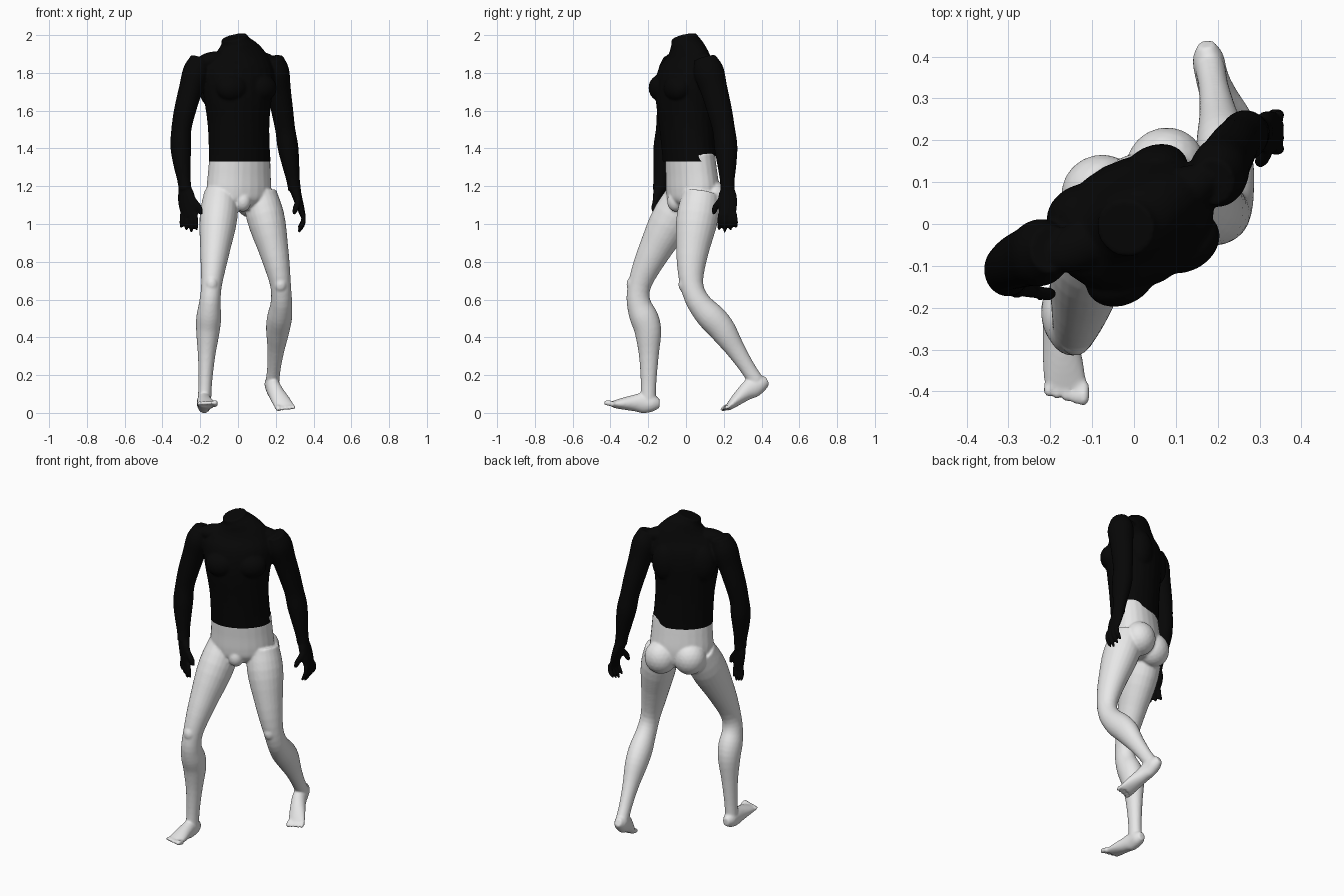
import bpy, bmesh, math
from mathutils import Vector, Matrix

cube = bpy.data.objects.get("Cube")
if cube:
    bpy.data.objects.remove(cube, do_unlink=True)

RIGHT, LEFT = -1, 1
X, Y, Z = Vector((1, 0, 0)), Vector((0, 1, 0)), Vector((0, 0, 1))
TWIST = Matrix.Rotation(math.radians(28), 3, 'Z')
SIDES, STEPS = 24, 30


def material(name, value):
    mat = bpy.data.materials.new(name)
    mat.use_nodes = True
    colour = (value, value, value, 1)
    mat.diffuse_color = colour
    mat.node_tree.nodes["Principled BSDF"].inputs["Base Color"].default_value = colour
    return mat


def sample(values, t):
    """Smooth curve through evenly spaced values, numbers or vectors, t from 0 to 1."""
    last = len(values) - 1
    place = t * last
    i = min(int(place), last - 1)
    f = place - i
    a, b, c, d = (values[max(0, min(last, i + k))] for k in (-1, 0, 1, 2))
    return (2 * b + (c - a) * f + (2 * a - 5 * b + 4 * c - d) * f ** 2
            + (3 * b - a - 3 * c + d) * f ** 3) / 2


def sweep(bm, joints, widths, depths, side=X):
    """Closed organic tube along joints; depths are relative to the widths."""
    joints = [Vector(joint) for joint in joints]
    loops, faces = [], []
    for step in range(STEPS + 1):
        t = step / STEPS
        before = sample(joints, max(t - .05, 0))
        after = sample(joints, min(t + .05, 1))
        along = (after - before).normalized()
        u = (side - along * side.dot(along)).normalized()
        v = along.cross(u)
        width = sample(widths, t)
        depth = width * sample(depths, t)
        centre = sample(joints, t)
        ring = []
        for k in range(SIDES):
            angle = math.tau * k / SIDES
            offset = u * width * math.cos(angle) + v * depth * math.sin(angle)
            ring.append(bm.verts.new(centre + offset))
        loops.append(ring)
    for low_ring, high_ring in zip(loops, loops[1:]):
        for k in range(SIDES):
            n = (k + 1) % SIDES
            faces.append(bm.faces.new((low_ring[k], low_ring[n], high_ring[n], high_ring[k])))
    faces += [bm.faces.new(loops[0]), bm.faces.new(loops[-1])]
    bmesh.ops.recalc_face_normals(bm, faces=faces)


def blob(bm, centre, size):
    """Muscle shaped as an ellipsoid, turned with the trunk."""
    matrix = (Matrix.Translation(centre) @ TWIST.to_4x4()
              @ Matrix.Diagonal(size).to_4x4())
    bmesh.ops.create_icosphere(bm, subdivisions=3, radius=1, matrix=matrix)


def digit(bm, joints, radius):
    """Finger or toe with a rounded tip."""
    along = joints[-1] - joints[0]
    sweep(bm, joints, [radius, radius, radius, radius / 2], [1, 1], along.orthogonal())


def make_object(name, bm):
    mesh = bpy.data.meshes.new(name)
    bm.to_mesh(mesh)
    bm.free()
    ob = bpy.data.objects.new(name, mesh)
    bpy.context.collection.objects.link(ob)
    return ob


def fuse(ob, mat):
    """Melt the overlapping parts into one smooth skin."""
    ob.data.materials.append(mat)
    remesh = ob.modifiers.new("fuse", 'REMESH')
    remesh.mode = 'VOXEL'
    remesh.voxel_size = .0065
    remesh.use_smooth_shade = True
    soften = ob.modifiers.new("soften", 'SMOOTH')
    soften.factor = .5
    soften.iterations = 5


def arm(bm, shoulder, elbow, wrist):
    sweep(bm, [shoulder, elbow, wrist],
          [.05, .07, .063, .058, .053, .055, .046, .036, .034], [1.15, 1.1])


def hand(bm, wrist, knuckle, side, curl):
    """Palm, four fingers and a thumb; side points to the thumb."""
    wrist, knuckle = Vector(wrist), Vector(knuckle)
    palm = (wrist + knuckle) / 2
    sweep(bm, [wrist, palm, knuckle], [.035, .05, .05, .04], [.8, .5, .4, .35], side)
    for k in range(4):
        spread = k - 1.5
        base = knuckle + side * spread * .026 + Z * .015
        length = .1 - abs(k - 2) * .012
        tip = base + side * spread * .004 + curl - Z * length
        digit(bm, [base, (base + tip) / 2 - curl / 2, tip], .0125)
    root = palm + side * .03 + Z * .02
    tip = knuckle + side * .075 + curl * 2 + Z * .01
    digit(bm, [root, (root + tip) / 2 + side * .01, tip], .0155)


def leg(bm, hip, knee, calf, ankle):
    sweep(bm, [hip, knee, calf, ankle],
          [.09, .1, .076, .055, .057, .066, .061, .045, .036, .036], [1.1, 1.15])
    blob(bm, Vector(knee) - Y * .035, (.035, .035, .045))


def foot(bm, heel, instep, ball, toe, outward):
    """Foot with five toes; toe is the direction and length of the big one."""
    sweep(bm, [heel, instep, ball], [.02, .037, .039, .043, .049, .05],
          [1.2, 1.2, 1.4, 1, .6, .35])
    for k in range(5):
        base = Vector(ball) + X * outward * (k - 2) * .021 - toe / 5
        tip = base + toe * (1.2 - k * .12)
        digit(bm, [base, (base + tip) / 2 + Z * .004, tip], .0145 if k == 0 else .0105)


# Torso and neck
upper = bmesh.new()
sweep(upper, [(.01, .02, 1.29), (0, 0, 1.65), (0, .01, 1.88), (-.02, -.01, 1.99)],
      [.177, .17, .17, .185, .2, .2, .17, .12, .077, .07],
      [.72, .78, .83, .82, .76, .68, .6, .72, 1, 1], TWIST @ X)

# Chest, shoulder blades and neck muscles
for s in (RIGHT, LEFT):
    blob(upper, TWIST @ Vector((s * .085, -.095, 1.72)), (.09, .07, .075))
    blob(upper, TWIST @ Vector((s * .1, .085, 1.73)), (.085, .065, .12))
    blob(upper, TWIST @ Vector((s * .11, .015, 1.865)), (.12, .06, .05))

# Arms and hands
arm(upper, (-.2, -.06, 1.88), (-.3, -.1, 1.5), (-.28, -.14, 1.18))
arm(upper, (.19, .1, 1.88), (.25, .2, 1.5), (.3, .22, 1.18))
hand(upper, (-.28, -.14, 1.19), (-.26, -.15, 1.04), -(TWIST @ -X).reflect(Y), Y * .01)
hand(upper, (.3, .22, 1.19), (.345, .22, 1.04), -Y, X * -.025)
shirt = make_object("upper_body", upper)
fuse(shirt, material("black shirt", .002))

# Straight hem
box = bmesh.new()
bmesh.ops.create_cube(box, size=1, matrix=Matrix.Translation((.01, .025, 1.23))
                      @ Matrix.Diagonal((.4, .31, .2, 1)))
cutter = make_object("hem_cutter", box)
cutter.hide_render = True
cutter.hide_set(True)
hem = shirt.modifiers.new("hem", 'BOOLEAN')
hem.operation = 'DIFFERENCE'
hem.solver = 'EXACT'
hem.object = cutter

# Pelvis, buttocks and crotch
lower = bmesh.new()
sweep(lower, [(.01, .02, 1.37), (.005, .035, 1.18), (.01, .03, 1.07)],
      [.17, .176, .182, .165, .09], [.7, .7], TWIST @ X)
blob(lower, (.075, .14, 1.13), (.095, .09, .1))
blob(lower, (-.08, .075, 1.14), (.095, .09, .1))
blob(lower, (.025, -.055, 1.12), (.045, .045, .055))

# Legs and feet: right planted in front, left pushing off behind
leg(lower, (-.09, 0, 1.16), (-.14, -.245, .68), (-.16, -.2, .42), (-.178, -.2, .06))
leg(lower, (.115, .08, 1.16), (.225, .03, .68), (.21, .2, .43), (.183, .37, .17))
foot(lower, (-.178, -.14, .05), (-.178, -.25, .053), (-.163, -.39, .045),
     Vector((0, -.045, .008)), RIGHT)
foot(lower, (.172, .43, .172), (.193, .33, .12), (.25, .225, .03),
     Vector((.008, -.04, -.016)), LEFT)
fuse(make_object("lower_body", lower), material("pale grey skin", .8))
